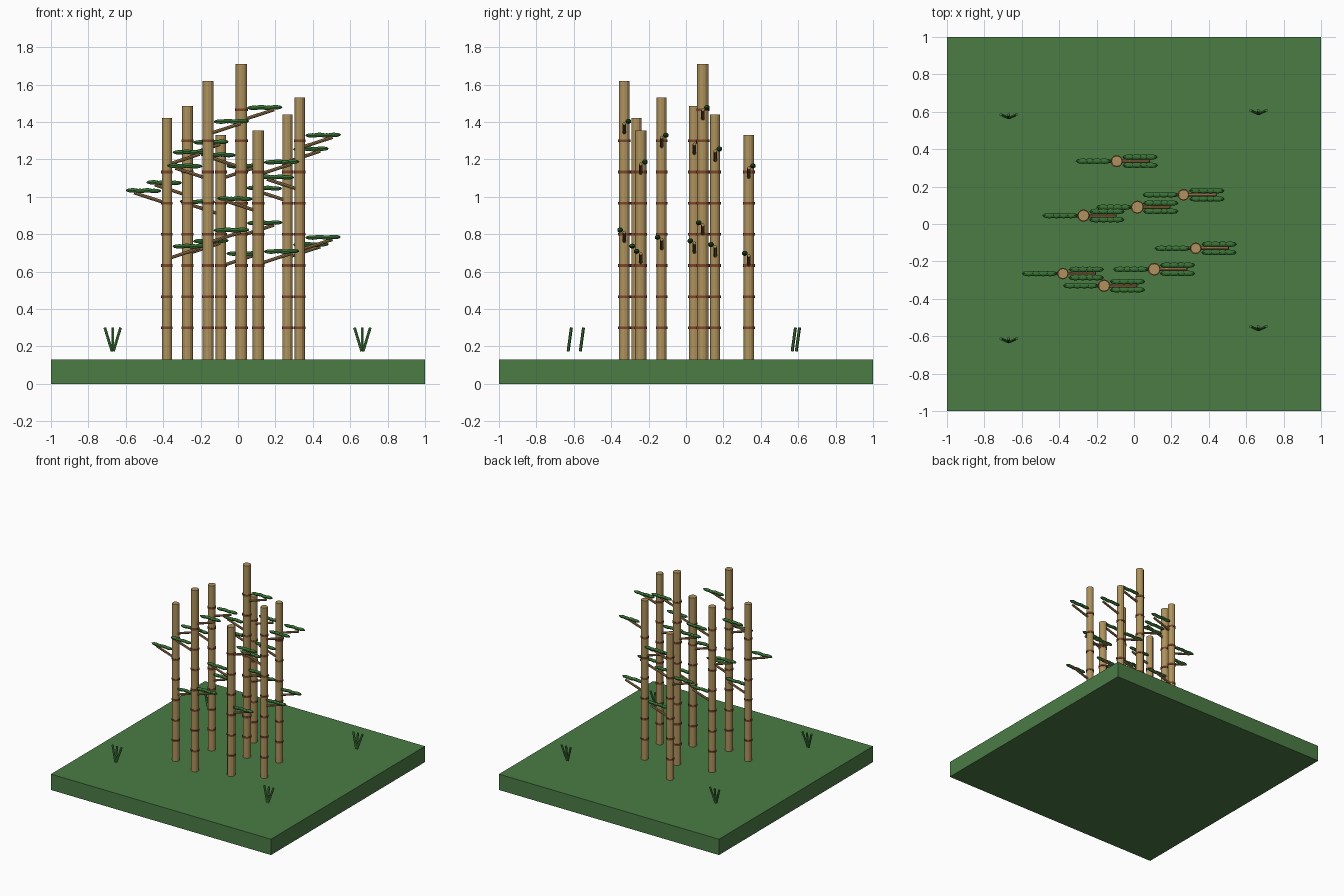
import bpy, bmesh
from mathutils import Vector, Matrix

if "Cube" in bpy.data.objects:
    bpy.data.objects.remove(bpy.data.objects["Cube"])


def material(name, rgb):
    m = bpy.data.materials.new(name)
    m.diffuse_color = (*rgb, 1)
    m.use_nodes = True
    m.node_tree.nodes["Principled BSDF"].inputs["Base Color"].default_value = m.diffuse_color
    return m


SOIL = material("grass_green", (0.07, 0.2, 0.06))
CANE = material("cane_tan", (0.43, 0.29, 0.11))
NODE = material("node_brown", (0.2, 0.06, 0.025))
TWIG = material("twig_tan", (0.36, 0.21, 0.08))
LEAF = material("leaf_green", (0.04, 0.17, 0.035))
BLADE = material("blade_green", (0.06, 0.22, 0.05))


def finish(bm, name, mat):
    me = bpy.data.meshes.new(name)
    bm.to_mesh(me)
    bm.free()
    me.materials.append(mat)
    ob = bpy.data.objects.new(name, me)
    bpy.context.collection.objects.link(ob)
    return ob


def rod(bm, a, b, r, sides):
    a, b = Vector(a), Vector(b)
    d = b - a
    mat = Matrix.Translation((a + b) / 2) @ d.to_track_quat('Z', 'Y').to_matrix().to_4x4()
    bmesh.ops.create_cone(bm, cap_ends=True, segments=sides, radius1=r, radius2=r,
                          depth=d.length, matrix=mat)


def leaf(bm, centre, size):
    mat = Matrix.Translation(centre) @ Matrix.Diagonal((*size, 1))
    bmesh.ops.create_uvsphere(bm, u_segments=8, v_segments=6, radius=1, matrix=mat)


# Ground slab
GROUND = 0.13
bm = bmesh.new()
bmesh.ops.create_cube(bm, size=1, matrix=Matrix.Translation((0, 0, GROUND / 2))
                      @ Matrix.Diagonal((2, 2, GROUND, 1)))
finish(bm, "ground", SOIL)

# Stalks: x, y, top height, radius
STALKS = [(-0.38, -0.265, 1.42, 0.027), (-0.27, 0.045, 1.485, 0.029),
          (-0.16, -0.33, 1.62, 0.029), (-0.092, 0.336, 1.33, 0.028),
          (0.018, 0.09, 1.71, 0.031), (0.108, -0.242, 1.355, 0.03),
          (0.265, 0.156, 1.44, 0.027), (0.33, -0.13, 1.53, 0.027)]
# Branches: height fraction, x direction, sideways leaf offset
BRANCHES = [(0.82, 1, 0.022), (0.66, -1, 0.0), (0.43, 1, -0.022)]

for i, (x, y, top, r) in enumerate(STALKS, 1):
    bm = bmesh.new()
    rod(bm, (x, y, GROUND), (x, y, top), r, 12)
    finish(bm, f"stalk_{i}", CANE)

    # Raised node rings
    bm = bmesh.new()
    z = 0.299
    while z < top - 0.16:
        rod(bm, (x, y, z - 0.007), (x, y, z + 0.007), r + 0.004, 12)
        z += 0.1667
    finish(bm, f"stalk_nodes_{i}", NODE)

    # Side branches with a row of leaves each
    twigs, leaves = bmesh.new(), bmesh.new()
    for frac, sx, off in BRANCHES:
        zb = GROUND + frac * (top - GROUND)
        rod(twigs, (x + sx * 0.015, y, zb - 0.012), (x + sx * 0.175, y, zb + 0.04), 0.009, 8)
        for k in range(4):
            leaf(leaves, (x + sx * (0.068 + 0.038 * k), y + off, zb + 0.05 + 0.003 * (k % 2)),
                 (0.038, 0.015, 0.012))
    finish(twigs, f"branches_{i}", TWIG)
    finish(leaves, f"leaves_{i}", LEAF)

# Grass tufts
for i, (x, y) in enumerate([(-0.67, -0.62), (0.665, -0.555), (-0.67, 0.578), (0.665, 0.6)], 1):
    bm = bmesh.new()
    for dx in (-0.042, 0, 0.042):
        rod(bm, (x + dx * 0.1, y - 0.01, 0.175), (x + dx, y + 0.007, 0.3), 0.008, 6)
    finish(bm, f"grass_tuft_{i}", BLADE)
